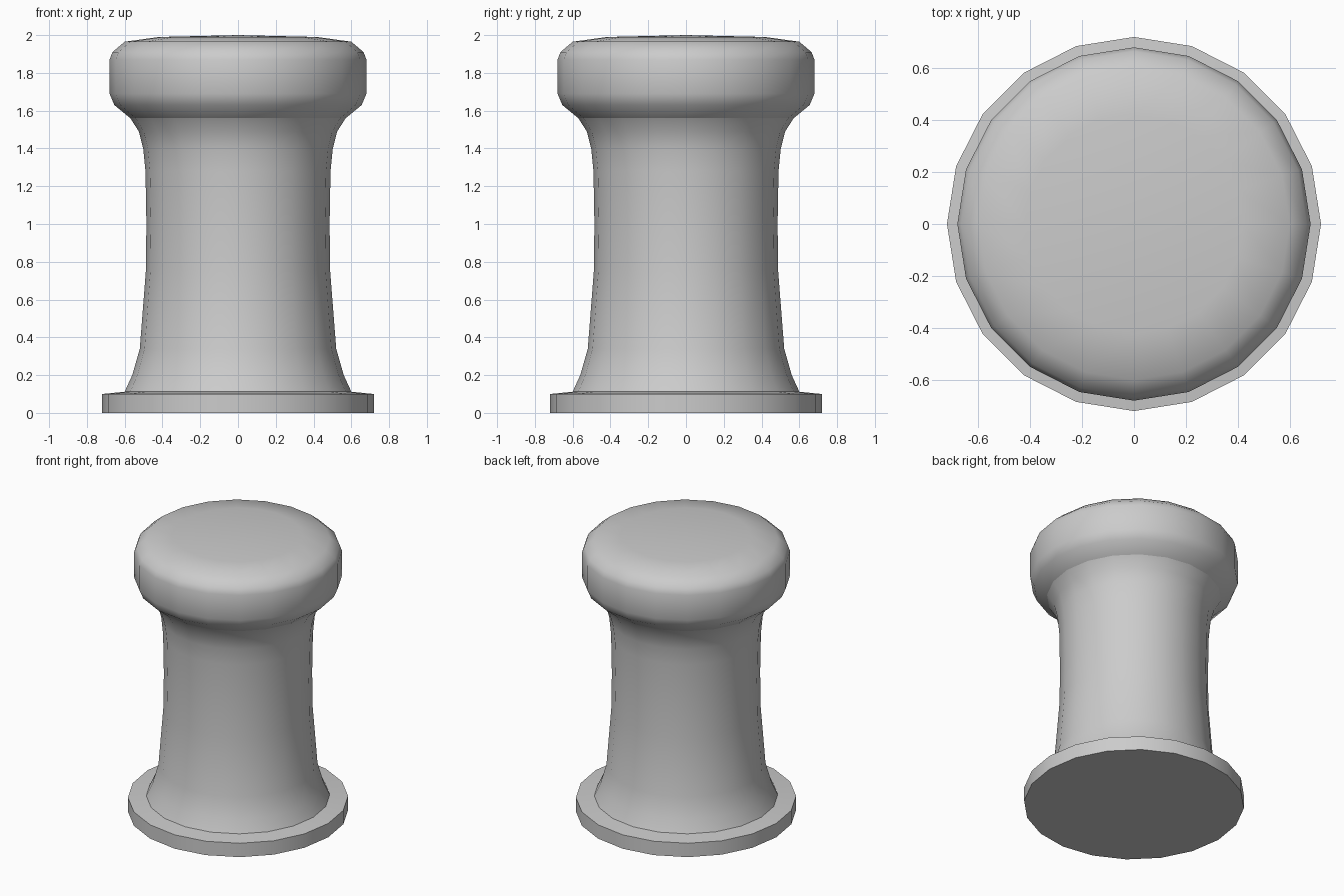
import bpy, bmesh, math

if "Cube" in bpy.data.objects:
    bpy.data.objects.remove(bpy.data.objects["Cube"])

SIDES = 20


def lathe(name, profile, angle):
    """Revolve (radius, z) points about z; radius 0 makes a pole."""
    bm = bmesh.new()
    rings = []
    for r, z in profile:
        if r == 0:
            rings.append([bm.verts.new((0, 0, z))] * SIDES)
        else:
            rings.append([bm.verts.new((r * math.cos(2 * math.pi * i / SIDES),
                                        r * math.sin(2 * math.pi * i / SIDES), z))
                          for i in range(SIDES)])
    for a, b in zip(rings, rings[1:]):
        for i in range(SIDES):
            j = (i + 1) % SIDES
            corners = list(dict.fromkeys((a[i], a[j], b[j], b[i])))
            bm.faces.new(corners)
    bmesh.ops.recalc_face_normals(bm, faces=bm.faces)
    if sum((f.normal.dot(f.calc_center_median() * 1) if abs(f.normal.z) < 0.5 else 0)
           for f in bm.faces) < 0:
        bmesh.ops.reverse_faces(bm, faces=bm.faces)
    mesh = bpy.data.meshes.new(name)
    bm.to_mesh(mesh)
    bm.free()
    obj = bpy.data.objects.new(name, mesh)
    bpy.context.collection.objects.link(obj)
    bpy.ops.object.select_all(action='DESELECT')
    obj.select_set(True)
    bpy.context.view_layer.objects.active = obj
    bpy.ops.object.shade_smooth_by_angle(angle=math.radians(angle))
    return obj


# flat base flange
lathe("base_flange", [(0, 0), (0.72, 0), (0.72, 0.10), (0.60, 0.112)], 40)

# waisted post with flared ends
lathe("post", [(0.60, 0.112), (0.56, 0.20), (0.52, 0.34), (0.488, 0.75),
               (0.485, 1.0), (0.49, 1.28), (0.502, 1.40), (0.525, 1.49),
               (0.57, 1.56)], 60)

# rounded head
lathe("head", [(0.57, 1.56), (0.655, 1.63), (0.68, 1.69), (0.68, 1.87),
               (0.665, 1.91), (0.60, 1.965), (0.42, 1.99), (0, 2.0)], 60)
